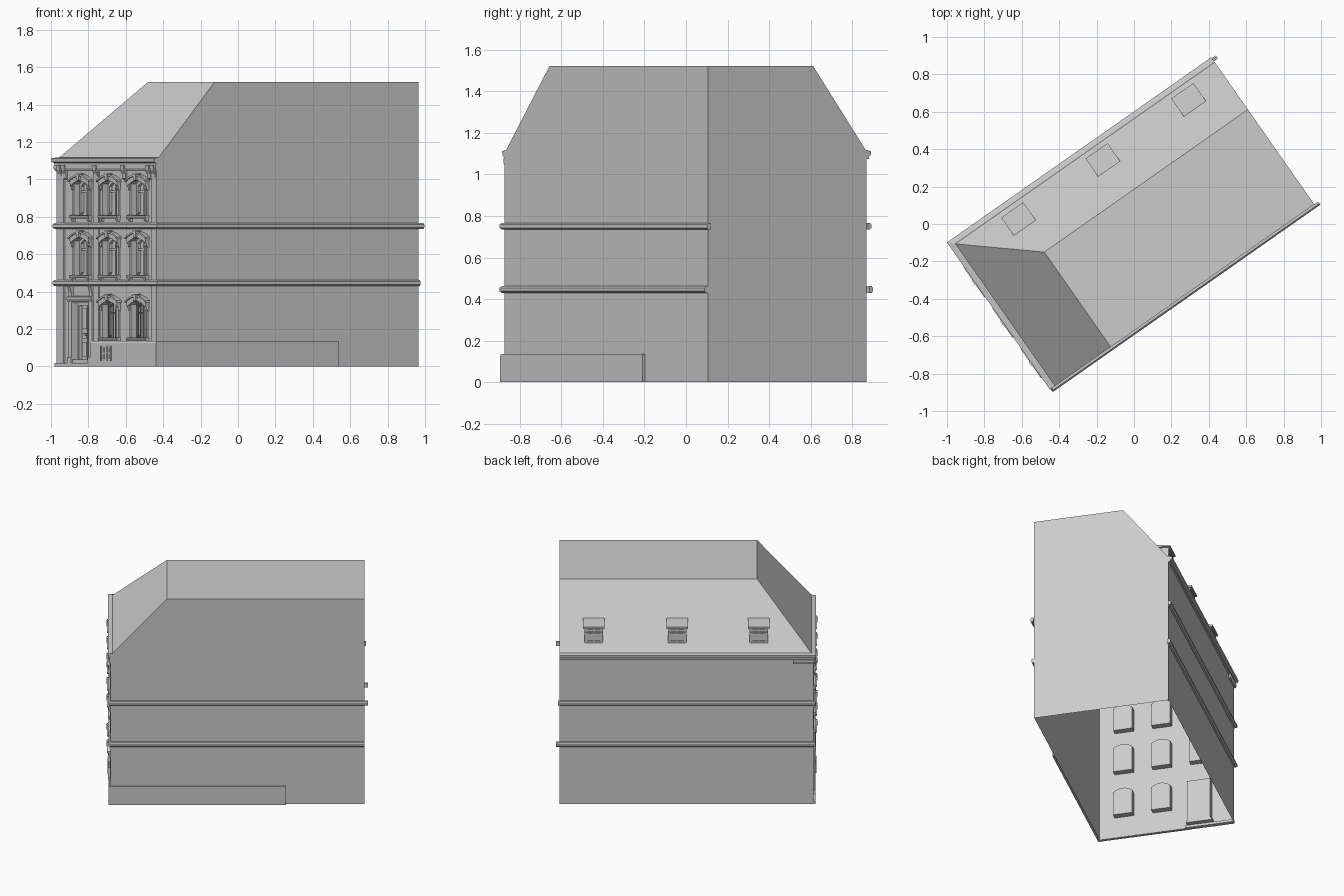
import bpy, bmesh, math
from mathutils import Matrix, Vector

if "Cube" in bpy.data.objects:
    bpy.data.objects.remove(bpy.data.objects["Cube"])

# Local frame: street facade faces -y, whole house is turned at the end
W, L = 0.467, 0.85            # half width, half depth
EAVE, TOP = 1.11, 1.522
F = -L                        # facade plane
COLS = (-0.235, 0.03, 0.295)  # window columns
ROWS = ((0.155, 0.355), (0.49, 0.695), (0.81, 1.0))
OW = 0.066                    # half width of window opening
DEPTH = 0.045


def finish(name, bm):
    bmesh.ops.recalc_face_normals(bm, faces=bm.faces)
    me = bpy.data.meshes.new(name)
    bm.to_mesh(me)
    bm.free()
    ob = bpy.data.objects.new(name, me)
    bpy.context.collection.objects.link(ob)
    return ob


def extrude(bm, pts, vec):
    a = [bm.verts.new(p) for p in pts]
    b = [bm.verts.new(Vector(p) + Vector(vec)) for p in pts]
    bm.faces.new(a)
    bm.faces.new(b[::-1])
    for i in range(len(a)):
        j = (i + 1) % len(a)
        bm.faces.new((a[i], b[i], b[j], a[j]))


def box(bm, x0, x1, y0, y1, z0, z1):
    extrude(bm, [(x0, y0, z0), (x1, y0, z0), (x1, y1, z0), (x0, y1, z0)], (0, 0, z1 - z0))


def front(bm, pts, y0, y1):
    """Extrude an xz outline from y0 back to y1."""
    extrude(bm, [(x, y0, z) for x, z in pts], (0, y1 - y0, 0))


def side(bm, x0, x1, prof):
    """Extrude a (projection, z) profile across the facade."""
    extrude(bm, [(x0, F - d, z) for d, z in prof], (x1 - x0, 0, 0))


def arc(cx, hw, spring, rise, n=8):
    return [(cx - hw + 2 * hw * i / n, spring + rise * (1 - (2 * i / n - 1) ** 2)) for i in range(n + 1)]


def ring(name, prof, left_end, right_end=None, left_start=W):
    """Sweep a (projection, z) profile round the facade and side walls."""
    bm = bmesh.new()
    loops = []
    for d, z in prof:
        path = [(-W - d, left_end), (-W - d, F - d)]
        path += [(W, F - d)] if right_end is None else [(W + d, F - d), (W + d, right_end)]
        loops.append([bm.verts.new((x, y, z)) for x, y in path])
    n = len(loops)
    for i in range(n):
        a, b = loops[i], loops[(i + 1) % n]
        for k in range(len(a) - 1):
            bm.faces.new((a[k], a[k + 1], b[k + 1], b[k]))
    bm.faces.new([l[0] for l in loops])
    bm.faces.new([l[-1] for l in loops])
    return finish(name, bm)


# House shell with hipped roof, open underneath, pockets cut for openings
bm = bmesh.new()
pts = [(x, y, 0) for x in (-W, W) for y in (-L, L)]
pts += [(-W, -L, EAVE), (W, -L, EAVE), (-W, L, EAVE)]
pts += [(x, y, TOP) for x in (-0.152, W) for y in (-0.479, L)]
for p in pts:
    bm.verts.new(p)
bmesh.ops.convex_hull(bm, input=bm.verts)
bmesh.ops.dissolve_limit(bm, angle_limit=0.01, verts=bm.verts, edges=bm.edges)
shell = finish("walls_and_roof", bm)

bm = bmesh.new()
for r, (z0, z1) in enumerate(ROWS):
    for c, cx in enumerate(COLS):
        if r or c:
            front(bm, [(cx + OW, z0), (cx - OW, z0)][1:] + arc(cx, OW, z1 - 0.025, 0.025)
                  + [(cx + OW, z0)], F - 0.05, F + DEPTH)
box(bm, -0.315, -0.155, F - 0.05, F + DEPTH, 0.025, 0.34)
cutter = finish("opening_cutter", bm)
mod = shell.modifiers.new("openings", 'BOOLEAN')
mod.operation, mod.solver, mod.object = 'DIFFERENCE', 'EXACT', cutter
bpy.context.view_layer.objects.active = shell
bpy.ops.object.modifier_apply(modifier=mod.name)
bpy.data.objects.remove(cutter)
bm = bmesh.new()
bm.from_mesh(shell.data)
bmesh.ops.delete(bm, geom=[f for f in bm.faces if f.calc_center_median().z < 1e-4], context='FACES_ONLY')
bm.to_mesh(shell.data)
bm.free()

# String courses and eaves cornice
for name, z, le, re in (("lower_string_course", 0.43, L + 0.025, L), ("upper_string_course", 0.735, L + 0.01, L + 0.025)):
    ring(name, [(0, z), (0.012, z), (0.02, z + 0.008), (0.02, z + 0.024), (0.012, z + 0.032), (0, z + 0.032)], le, re)
ring("eaves_cornice", [(0, 1.075), (0.012, 1.075), (0.014, 1.088), (0.024, 1.094), (0.026, 1.112),
                       (0, 1.118), (-0.01, 1.118), (-0.01, 1.075)], L)
ring("frieze_moulding", [(0, 1.045), (0.01, 1.045), (0.016, 1.06), (0.016, 1.076), (0, 1.076)], F + 0.13)

# Cornice brackets
bm = bmesh.new()
for x in (-0.435, -0.39, -0.1, 0.163, 0.395, 0.44):
    side(bm, x - 0.016, x + 0.016, [(0, 1.0), (0.009, 1.005), (0.011, 1.03), (0.022, 1.05), (0.024, 1.076), (0, 1.076)])
finish("cornice_brackets", bm)

# Pilaster strips
bm = bmesh.new()
for x0, x1 in ((-W, -0.4), (-0.125, -0.075), (0.415, W)):
    for z0, z1 in ((0.0 if x0 < -0.4 else 0.13, 0.43), (0.462, 0.735), (0.767, 1.045)):
        box(bm, x0, x1, F - 0.008, F, z0, z1)
finish("pilasters", bm)

# Plinth
bm = bmesh.new()
prof = [(0, 0), (0.022, 0), (0.022, 0.125), (0.016, 0.135), (0, 0.135)]
side(bm, -0.13, W + 0.015, prof)
box(bm, W, W + 0.015, F, 0.322, 0, 0.135)
finish("plinth", bm)

# Basement vent
bm = bmesh.new()
y = F - 0.022
for x0, x1 in ((-0.035, -0.023), (0.053, 0.065), (-0.003, 0.003), (0.027, 0.033)):
    box(bm, x0, x1, y - 0.005, y, 0.03, 0.11)
for z in (0.03, 0.066, 0.1):
    box(bm, -0.035, 0.065, y - 0.004, y, z, z + 0.009)
finish("basement_vent", bm)

# Windows: surround, hood, keystone, sill and sashes
sur, hood, sill, sash = (bmesh.new() for _ in range(4))
for r, (z0, z1) in enumerate(ROWS):
    for c, cx in enumerate(COLS):
        if not (r or c):
            continue
        sp = z1 - 0.025
        o = OW + 0.016
        outer = [(cx - o, z0)] + arc(cx, o, sp + 0.008, 0.027) + [(cx + o, z0)]
        inner = [(cx - OW, z0)] + arc(cx, OW, sp, 0.025) + [(cx + OW, z0)]
        front(sur, outer + inner[::-1], F - 0.01, F)
        front(hood, arc(cx, o + 0.008, sp + 0.016, 0.03) + arc(cx, o + 0.004, sp - 0.012, 0.03)[::-1], F - 0.022, F)
        front(hood, arc(cx, o + 0.014, sp + 0.022, 0.03) + arc(cx, o + 0.014, sp + 0.012, 0.03)[::-1], F - 0.03, F)
        for s in (-1, 1):
            x = cx + s * (o - 0.004)
            side(hood, x - 0.009, x + 0.009, [(0, sp - 0.035), (0.012, sp - 0.03), (0.022, sp + 0.012), (0, sp + 0.012)])
        front(hood, [(cx - 0.009, z1 - 0.005), (cx + 0.009, z1 - 0.005), (cx + 0.014, z1 + 0.032), (cx - 0.014, z1 + 0.032)], F - 0.034, F)
        side(sill, cx - o - 0.008, cx + o + 0.008, [(0, z0 - 0.018), (0.02, z0 - 0.018), (0.026, z0 - 0.008), (0.026, z0 - 0.003), (0, z0)])
        if r:
            for s in (-1, 1):
                x = cx + s * (o - 0.008)
                side(sill, x - 0.01, x + 0.01, [(0, z0 - 0.035), (0.012, z0 - 0.035), (0.02, z0 - 0.018), (0, z0 - 0.018)])
        b = F + DEPTH
        iw = OW - 0.013
        front(sash, inner + [(cx + iw, z0 + 0.012)] + arc(cx, iw, sp - 0.012, 0.024)[::-1] + [(cx - iw, z0 + 0.012)], b - 0.018, b)
        box(sash, cx - 0.006, cx + 0.006, b - 0.016, b, z0, z1 - 0.006)
        zt = z0 + (z1 - z0) * 0.66
        box(sash, cx - iw, cx + iw, b - 0.014, b, zt - 0.005, zt + 0.005)
        # Railing bars on the ground floor
        if r == 0:
            for k in range(-3, 4):
                x = cx + k * 0.016
                box(sash, x - 0.002, x + 0.002, b - 0.03, b - 0.026, z0, z1 - 0.012)
finish("window_surrounds", sur)
finish("window_hoods", hood)
finish("window_sills", sill)
finish("window_sashes", sash)

# Entrance: jambs, consoles, canopy, step and panelled double door
bm = bmesh.new()
dx, b = -0.235, F + DEPTH
for s in (-1, 1):
    x = dx + s * 0.096
    box(bm, x - 0.016, x + 0.016, F - 0.016, F, 0.0, 0.37)
    box(bm, x - 0.019, x + 0.019, F - 0.022, F, 0.0, 0.05)
    side(bm, x - 0.013, x + 0.013, [(0, 0.365), (0.014, 0.37), (0.016, 0.4), (0.026, 0.43), (0, 0.43)])
side(bm, dx - 0.115, dx + 0.115, [(0, 0.345), (0.016, 0.345), (0.024, 0.36), (0.024, 0.372), (0, 0.376)])
finish("door_surround", bm)
bm = bmesh.new()
box(bm, -W, -0.13, F - 0.02, F + 0.01, 0, 0.018)
box(bm, dx - 0.09, dx + 0.09, F - 0.012, F + DEPTH, 0.018, 0.036)
finish("door_step", bm)
bm = bmesh.new()
box(bm, dx - 0.08, dx - 0.068, b - 0.02, b, 0.03, 0.34)
box(bm, dx + 0.068, dx + 0.08, b - 0.02, b, 0.03, 0.34)
box(bm, dx - 0.08, dx + 0.08, b - 0.02, b, 0.326, 0.34)
box(bm, dx - 0.005, dx + 0.005, b - 0.014, b, 0.03, 0.33)
for s in (-1, 1):
    x = dx + s * 0.037
    for z0, z1 in ((0.05, 0.13), (0.15, 0.18), (0.2, 0.31)):
        box(bm, x - 0.021, x + 0.021, b - 0.008, b, z0, z1)
    box(bm, dx + s * 0.011 - 0.003, dx + s * 0.011 + 0.003, b - 0.024, b, 0.165, 0.175)
finish("double_door", bm)

# Dormers on the left roof slope
body, roof, frame = (bmesh.new() for _ in range(3))
xf = -0.415
for cy in (-0.49, 0.06, 0.62):
    extrude(body, [(xf, cy - 0.058, 1.178), (xf, cy - 0.058, 1.296), (-0.32, cy - 0.058, 1.304)], (0, 0.116, 0))
    extrude(roof, [(-0.435, cy - 0.072, 1.285), (-0.435, cy - 0.072, 1.298), (-0.318, cy - 0.072, 1.312),
                   (-0.318, cy - 0.072, 1.299)], (0, 0.144, 0))
    for k in (-0.053, 0, 0.053):
        h = 0.009 if k else 0.004
        box(frame, xf - 0.008, xf, cy + k - h, cy + k + h, 1.178, 1.29)
    for z, h in ((1.182, 0.008), (1.25, 0.004), (1.28, 0.008)):
        box(frame, xf - 0.01, xf, cy - 0.06, cy + 0.06, z - h, z + h)
finish("dormer_bodies", body)
finish("dormer_roofs", roof)
finish("dormer_frames", frame)

# Turn the whole house on its plot
turn = Matrix.Rotation(math.radians(-55), 4, 'Z')
for ob in bpy.data.objects:
    ob.data.transform(turn)
